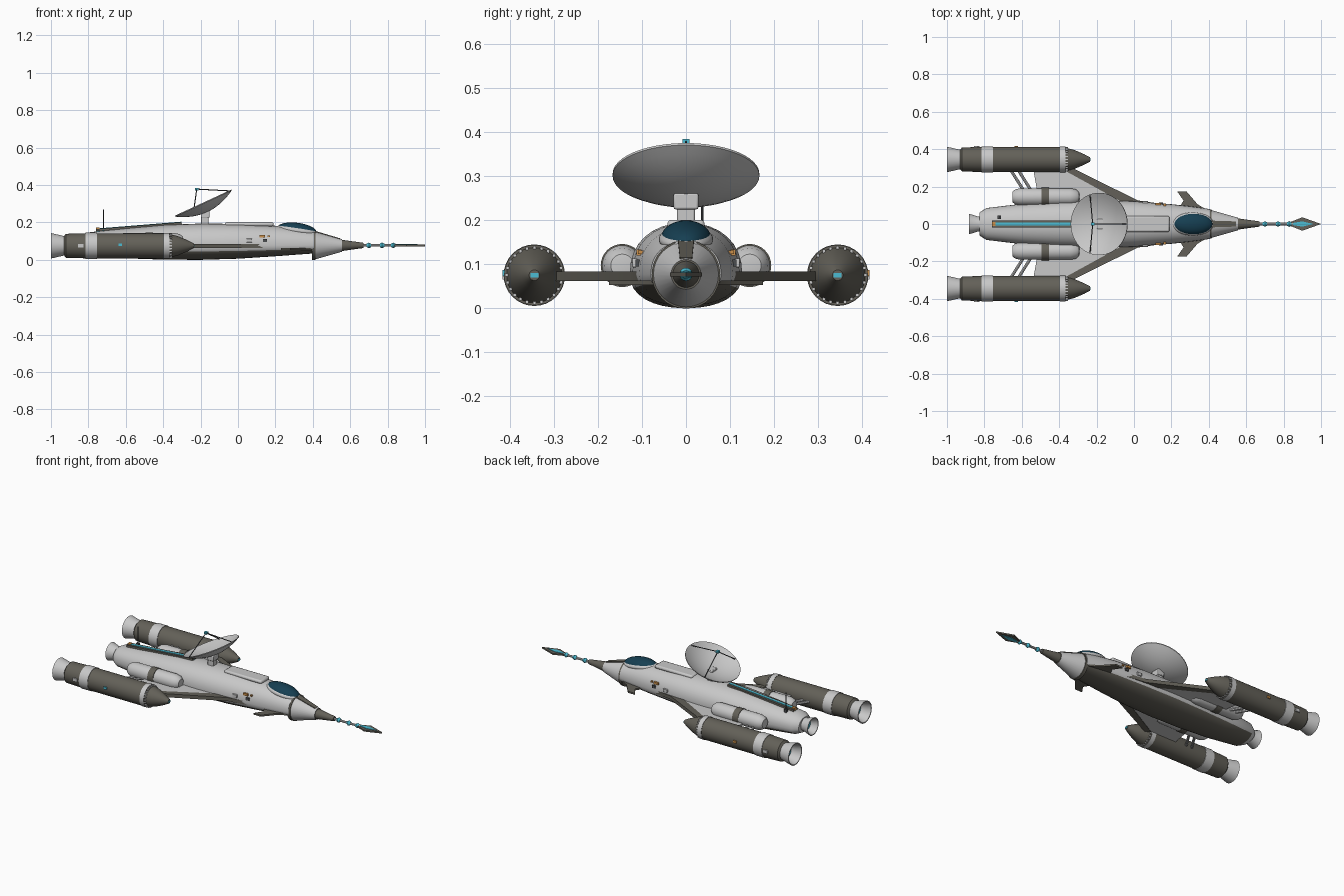
import bpy, bmesh
from math import sin, cos, pi, radians, copysign
from mathutils import Vector, Matrix

if "Cube" in bpy.data.objects:
    bpy.data.objects.remove(bpy.data.objects["Cube"])


def material(name, r, g, b):
    m = bpy.data.materials.new(name)
    m.use_nodes = True
    m.diffuse_color = (r, g, b, 1)
    m.node_tree.nodes["Principled BSDF"].inputs["Base Color"].default_value = (r, g, b, 1)
    return m


LIGHT = material("light hull grey", .58, .58, .58)
DARK = material("dark olive grey", .125, .118, .098)
STEEL = material("dark steel", .07, .075, .08)
CYAN = material("cyan light", .07, .5, .65)
GLASS = material("canopy glass", .008, .05, .085)
ORANGE = material("orange marker", .6, .28, .07)


def finish(name, bm, mats, angle=35):
    bmesh.ops.remove_doubles(bm, verts=bm.verts, dist=1e-5)
    bmesh.ops.recalc_face_normals(bm, faces=bm.faces)
    mesh = bpy.data.meshes.new(name)
    bm.to_mesh(mesh)
    bm.free()
    for m in mats:
        mesh.materials.append(m)
    mesh.shade_smooth()
    mesh.set_sharp_from_angle(angle=radians(angle))
    ob = bpy.data.objects.new(name, mesh)
    bpy.context.collection.objects.link(ob)
    return ob


def loft(name, rings, mats, pick):
    """Skin a list of closed rings; pick(ring, side) gives the material index."""
    bm = bmesh.new()
    rows = [[bm.verts.new(p) for p in ring] for ring in rings]
    n = len(rows[0])
    for i, (a, b) in enumerate(zip(rows, rows[1:])):
        for j in range(n):
            k = (j + 1) % n
            bm.faces.new((a[j], a[k], b[k], b[j])).material_index = pick(i, j)
    return finish(name, bm, mats)


def lathe(name, profile, origin, mats, bands=None, axis=(1, 0, 0), sides=32):
    """Turn (distance, radius) points about an axis; bands colour each segment."""
    turn = Vector((1, 0, 0)).rotation_difference(Vector(axis)).to_matrix()
    rings = [[Vector(origin) + turn @ Vector((d, r * cos(2 * pi * j / sides), r * sin(2 * pi * j / sides)))
              for j in range(sides)] for d, r in profile]
    return loft(name, rings, mats, lambda i, j: bands[i] if bands else 0)


def rod(name, a, b, r, mat):
    v = Vector(b) - Vector(a)
    return lathe(name, [(0, 0), (0, r), (v.length, r), (v.length, 0)], a, [mat], None, v, 8)


def box(name, centre, size, mat, bevel=0):
    bm = bmesh.new()
    bmesh.ops.create_cube(bm, size=1, matrix=Matrix.Translation(centre) @ Matrix.Diagonal((*size, 1)))
    ob = finish(name, bm, [mat])
    if bevel:
        mod = ob.modifiers.new("soft edges", "BEVEL")
        mod.width, mod.segments = bevel, 2
    return ob


def plate(name, outline, z, thick, mat, side=1):
    bm = bmesh.new()
    face = bm.faces.new([bm.verts.new((x, y * side, z - thick / 2)) for x, y in outline])
    top = bmesh.ops.extrude_face_region(bm, geom=[face])["geom"]
    bmesh.ops.translate(bm, vec=(0, 0, thick), verts=[v for v in top if isinstance(v, bmesh.types.BMVert)])
    return finish(name, bm, [mat])


def ellipsoid(name, centre, size, tilt, mat):
    bm = bmesh.new()
    bmesh.ops.create_uvsphere(bm, u_segments=32, v_segments=16, radius=1,
                              matrix=Matrix.Translation(centre) @ Matrix.Rotation(tilt, 4, "Y")
                              @ Matrix.Diagonal((*size, 1)))
    return finish(name, bm, [mat])


# Hull: stations of x, half width, top, bottom; belly is the lower part of each ring
SIDES = 32
stations = [(-.825, 0, .085, .085), (-.825, .062, .13, .04), (-.79, .085, .148, .025), (-.6, .108, .168, .008),
            (-.4, .122, .186, .001), (-.2, .128, .194, 0), (0, .122, .192, .006), (.2, .106, .182, .019),
            (.32, .092, .168, .028), (.405, .08, .152, .034), (.405, 0, .077, .077)]


def hull_ring(x, w, top, low):
    mid = min(max(.077, low), top)
    ring = []
    for j in range(SIDES):
        a = 2 * pi * j / SIDES
        c, s = [copysign(abs(v) ** .9, v) for v in (cos(a), sin(a))]
        ring.append((x, w * c, mid + s * ((top - mid) if s > 0 else (mid - low))))
    return ring


loft("hull", [hull_ring(*s) for s in stations], [LIGHT, DARK],
     lambda i, j: int(SIDES // 2 + 2 <= j < SIDES - 2 and 1 < i < 9))

# Nose cone, collar and probe boom
lathe("nose", [(.395, 0), (.395, .078), (.415, .078), (.415, .074), (.555, .034), (.555, .03), (.67, .014), (.67, 0)],
      (0, 0, .077), [LIGHT, DARK], [1, 1, 1, 0, 1, 1, 1])
plate("nose_strip", [(.41, -.018), (.55, -.014), (.55, .014), (.41, .018)], 0, .006, DARK).matrix_world = (
    Matrix.Translation((.41, 0, .152)) @ Matrix.Rotation(radians(16.5), 4, "Y") @ Matrix.Translation((-.41, 0, 0)))
rod("probe_boom", (.66, 0, .077), (.86, 0, .077), .007, LIGHT)
for x in (.70, .77, .83):
    lathe("probe_ring", [(-.012, 0), (-.012, .009), (0, .015), (.012, .009), (.012, 0)], (x, 0, .077), [CYAN], None,
          (1, 0, 0), 16)
plate("probe_blade", [(.83, -.008), (.9, -.036), (1, 0), (.9, .036), (.83, .008)], .077, .009, DARK)
plate("probe_blade_light", [(.85, -.006), (.9, -.014), (.96, 0), (.9, .014), (.85, .006)], .077, .014, CYAN)
box("chin_sensor", (.46, 0, .036), (.06, .04, .018), LIGHT, .003)
box("chin_lens", (.491, 0, .036), (.004, .014, .009), CYAN)

# Canopy with its frame, and the spine
ellipsoid("canopy_frame", (.315, 0, .157), (.113, .062, .027), radians(8), LIGHT)
ellipsoid("canopy", (.315, 0, .159), (.106, .057, .039), radians(7), GLASS)
box("dorsal_fairing", (.06, 0, .19), (.26, .085, .022), LIGHT, .009)
spine = [("spine_rail", .04, .012, DARK), ("spine_light", .014, .017, CYAN)]
for name, width, thick, mat in spine:
    rail = box(name, (0, 0, 0), (.46, width, thick), mat)
    rail.location, rail.rotation_euler = (-.53, 0, .177), (0, radians(-4.6), 0)
box("spine_marker", (-.75, 0, .163), (.02, .022, .018), ORANGE)
rod("antenna", (-.72, .037, .14), (-.72, .037, .27), .003, STEEL)
box("antenna_base", (-.72, .037, .157), (.018, .018, .02), STEEL)

# Radar dish tilted up and back, with feed and three legs
box("dish_column", (-.178, 0, .21), (.04, .04, .08), LIGHT, .004)
box("dish_yoke", (-.175, 0, .243), (.045, .056, .036), LIGHT, .004)
aim = Vector((-.42, 0, .907))
centre = Vector((-.185, 0, .301))
steps = [t / 8 for t in range(9)]
bowl = [(-.05 * (1 - t * t), .167 * t) for t in steps]
lathe("dish", bowl + [(d + .005, r) for d, r in reversed(bowl)], centre, [LIGHT], None, aim, 48)
feed = centre + aim * .085
u = Vector((aim.z, 0, -aim.x))
for a in (0, 110, 250):
    rim = centre + (u * cos(radians(a)) + Vector((0, 1, 0)) * sin(radians(a))) * .16
    rod("feed_leg", rim, feed, .0028, STEEL)
box("dish_feed", feed, (.018, .016, .014), CYAN)

# Tail nozzle
lathe("tail_nozzle", [(-.81, 0), (-.81, .042), (-.835, .04), (-.882, .055), (-.882, .05), (-.84, .034), (-.84, 0)],
      (0, 0, .085), [LIGHT, CYAN], [0, 0, 0, 0, 0, 1])

for s, side in ((1, "left"), (-1, "right")):
    # Main engine: nozzle, bands and pointed cap
    engine = [(-.94, 0), (-.94, .046), (-1, .062), (-1, .068), (-.93, .052), (-.92, .064), (-.815, .067), (-.815, .07),
              (-.755, .07), (-.755, .067), (-.395, .067), (-.395, .069), (-.365, .069), (-.365, .063), (-.32, .051),
              (-.27, .03), (-.235, .012), (-.235, 0)]
    lathe(side + "_engine", engine, (0, s * .345, .075), [DARK, LIGHT, CYAN],
          [2, 1, 1, 1, 0, 0, 1, 1, 1, 0, 0, 1, 0, 0, 0, 0, 0])
    for j in range(24):
        a = 2 * pi * j / 24
        box(side + "_engine_bolt", (-.36, s * .345 + .063 * cos(a), .075 + .063 * sin(a)), (.012, .007, .007), LIGHT)
    box(side + "_engine_lens", (-.235, s * .345, .075), (.006, .018, .01), CYAN)
    box(side + "_running_light", (-.63, s * .413, .08), (.02, .01, .014), ORANGE if s > 0 else CYAN)
    box(side + "_rear_clamp", (-.84, s * .411, .075), (.03, .012, .02), LIGHT)

    # Small pod beside the hull
    lathe(side + "_pod", [(-.65, 0), (-.65, .028), (-.635, .04), (-.61, .046), (-.495, .046), (-.495, .049),
                          (-.455, .049), (-.455, .046), (-.34, .046), (-.31, .04), (-.294, .026), (-.29, 0)],
          (0, s * .145, .097), [LIGHT, DARK], [0, 0, 0, 0, 1, 1, 1, 0, 0, 0, 0])

    # Wing with dark leading edge, struts, chine and canard
    plate(side + "_wing", [(-.02, .1), (-.33, .285), (-.54, .3), (-.5, .08)], .073, .016, LIGHT, s)
    plate(side + "_wing_edge", [(.2, .1), (.02, .126), (-.33, .3), (-.36, .28), (-.05, .11)], .073, .022, DARK, s)
    for x in (-.66, -.62):
        rod(side + "_strut", (x, s * .29, .073), (x + .12, s * .1, .073), .008, LIGHT)
    plate(side + "_canard", [(.4, .07), (.34, .105), (.28, .175), (.23, .175), (.265, .125), (.24, .085)],
          .058, .01, DARK, s)

    # Flank markers and hatches
    box(side + "_flank_marker", (.13, s * .107, .127), (.03, .012, .014), ORANGE)
    box(side + "_flank_marker_small", (.165, s * .103, .127), (.012, .012, .008), ORANGE)
    box(side + "_flank_window", (.145, s * .109, .103), (.022, .012, .016), STEEL)
    box(side + "_flank_vent", (.06, s * .116, .103), (.03, .012, .02), LIGHT, .002)
